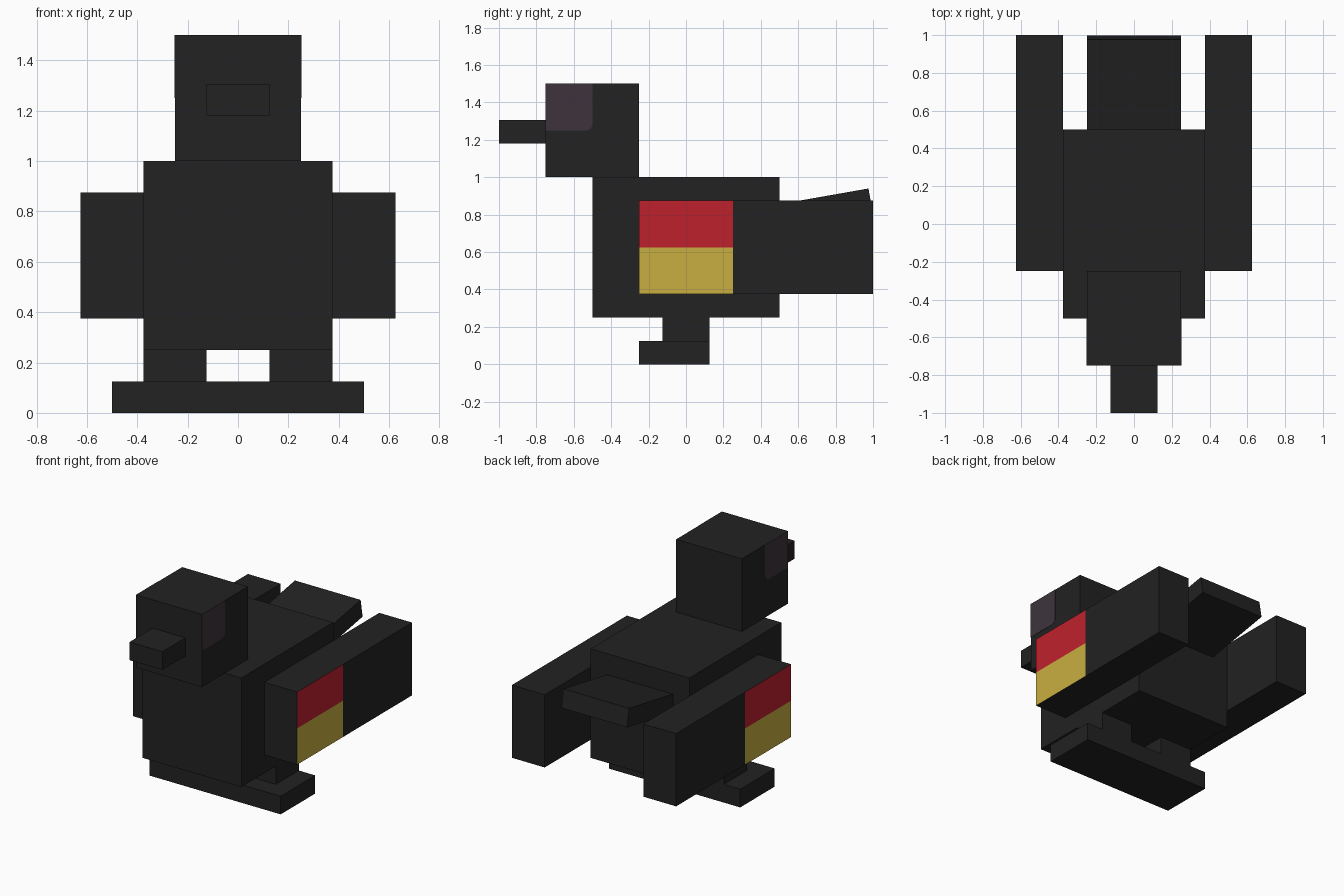
import bpy
import bmesh
import math
from mathutils import Matrix, Vector

cube = bpy.data.objects.get("Cube")
if cube:
    bpy.data.objects.remove(cube, do_unlink=True)


def srgb(hex_colour):
    """Turn a hex colour into linear values."""
    channels = [c / 255 for c in bytes.fromhex(hex_colour)]
    return [c / 12.92 if c < 0.04 else ((c + 0.055) / 1.055) ** 2.4 for c in channels] + [1]


def material(name, hex_colour):
    mat = bpy.data.materials.new(name)
    mat.use_nodes = True
    mat.diffuse_color = srgb(hex_colour)
    mat.node_tree.nodes["Principled BSDF"].inputs["Base Color"].default_value = srgb(hex_colour)
    return mat


black = material("feather black", "222222")
red = material("shoulder red", "BF212D")
yellow = material("shoulder yellow", "C9AF41")
grey = material("eye grey", "3D343B")


def finish(name, bm, *mats):
    bmesh.ops.recalc_face_normals(bm, faces=bm.faces[:])
    mesh = bpy.data.meshes.new(name)
    bm.to_mesh(mesh)
    bm.free()
    for mat in mats:
        mesh.materials.append(mat)
    obj = bpy.data.objects.new(name, mesh)
    bpy.context.collection.objects.link(obj)
    return obj


def box_mesh(low, high):
    low, high = Vector(low), Vector(high)
    bm = bmesh.new()
    bmesh.ops.create_cube(bm, size=1, matrix=Matrix.Translation((low + high) / 2)
                          @ Matrix.Diagonal((high - low).to_4d()))
    return bm


def box(name, low, high):
    return finish(name, box_mesh(low, high), black)


# Body, head, beak and foot slab
box("body", (-0.375, -0.5, 0.25), (0.375, 0.5, 1))
box("head", (-0.25, -0.75, 1), (0.25, -0.25, 1.5))
box("beak", (-0.125, -1, 1.18), (0.125, -0.75, 1.305))
box("feet", (-0.5, -0.25, 0), (0.5, 0.125, 0.125))

# Tail, hinged at the lower back and tilted up
tail = box("tail", (-0.25, 0, 0), (0.25, 0.5, 0.125))
tail.location = (0, 0.505, 0.73)
tail.rotation_euler.x = math.radians(10)


def wing(name, side):
    """Wing with a two-colour shoulder patch cut into its outer face."""
    inner, outer = sorted((side * 0.375, side * 0.625))
    bm = box_mesh((inner, -0.25, 0.375), (outer, 1, 0.875))
    for point, normal in (((0, 0.25, 0), (0, 1, 0)), ((0, 0, 0.625), (0, 0, 1))):
        bmesh.ops.bisect_plane(bm, geom=bm.verts[:] + bm.edges[:] + bm.faces[:],
                               plane_co=point, plane_no=normal)
    for face in bm.faces:
        centre = face.calc_center_median()
        if side * centre.x > 0.62 and centre.y < 0.25:
            face.material_index = 1 if centre.z > 0.625 else 2
    finish(name, bm, black, red, yellow)


def eye(name, side):
    """Thin plate on the side of the head with one softened lower corner."""
    profile = [(-0.75, 1.5), (-0.75, 1.25), (-0.53, 1.25),
               (-0.51, 1.26), (-0.5, 1.28), (-0.5, 1.5)]
    bm = bmesh.new()
    face = bm.faces.new([bm.verts.new((side * 0.25, y, z)) for y, z in profile])
    moved = bmesh.ops.extrude_face_region(bm, geom=[face])["geom"]
    bmesh.ops.translate(bm, vec=(side * 0.002, 0, 0),
                        verts=[v for v in moved if isinstance(v, bmesh.types.BMVert)])
    finish(name, bm, grey)


# Paired parts
for label, side in (("left", 1), ("right", -1)):
    wing(label + "_wing", side)
    eye(label + "_eye", side)
    near, far = sorted((side * 0.125, side * 0.375))
    box(label + "_leg", (near, -0.125, 0.125), (far, 0.125, 0.25))
